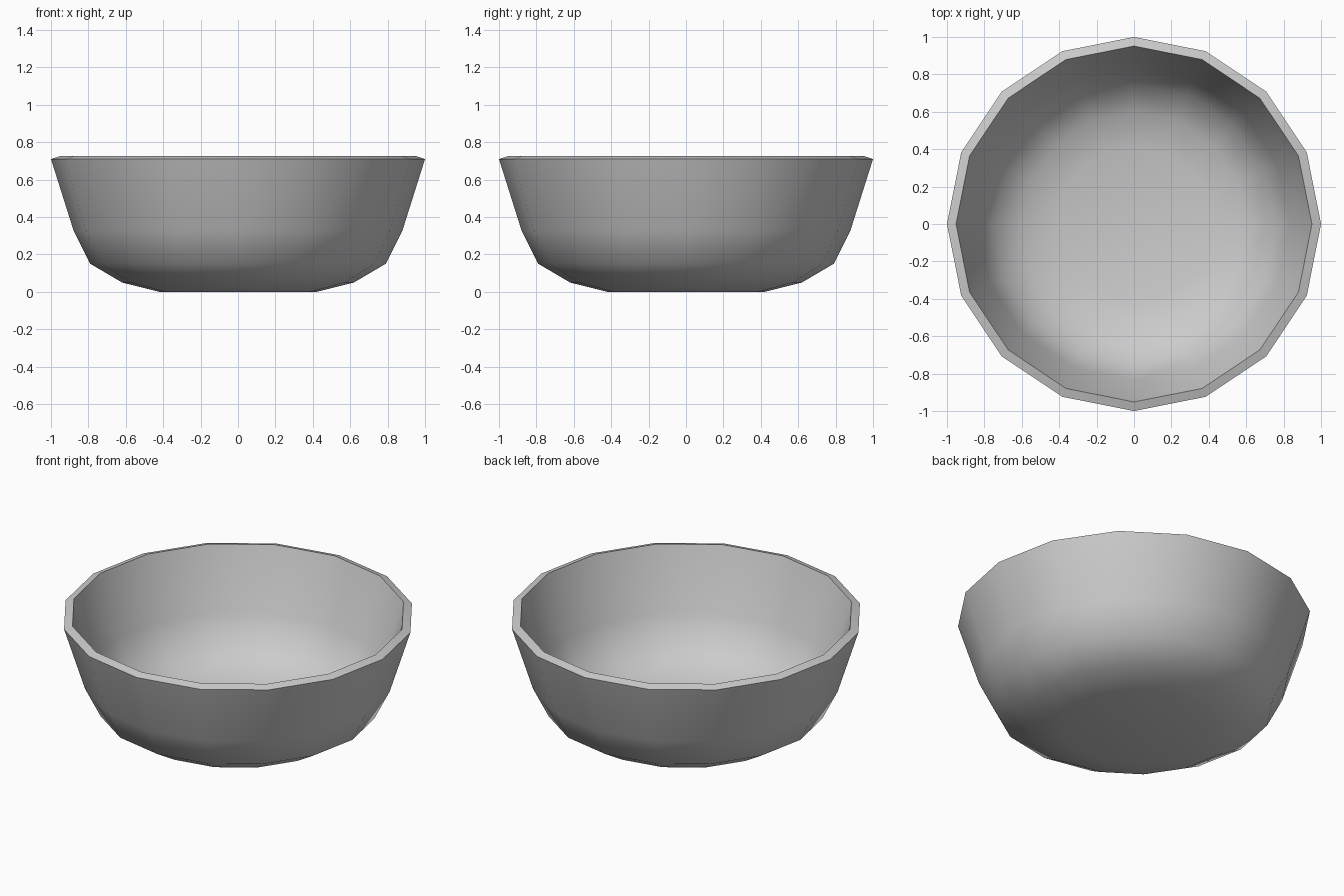
import bpy, bmesh, math

if "Cube" in bpy.data.objects:
    bpy.data.objects.remove(bpy.data.objects["Cube"])

SIDES = 16
# outer wall profile (radius, z), base to rim
PROFILE = [(0.42, 0.0), (0.62, 0.05), (0.79, 0.15), (0.88, 0.33), (1.0, 0.71)]

# outer shell: stacked 16-sided rings with a flat base
bm = bmesh.new()
rings = []
for r, z in PROFILE:
    rings.append([bm.verts.new((r * math.cos(2 * math.pi * i / SIDES),
                                r * math.sin(2 * math.pi * i / SIDES), z))
                  for i in range(SIDES)])
for low, high in zip(rings, rings[1:]):
    for i in range(SIDES):
        j = (i + 1) % SIDES
        bm.faces.new((low[i], low[j], high[j], high[i]))
bm.faces.new(rings[0][::-1])

mesh = bpy.data.meshes.new("bowl")
bm.to_mesh(mesh)
bm.free()
bowl = bpy.data.objects.new("bowl", mesh)
bpy.context.collection.objects.link(bowl)
bpy.context.view_layer.objects.active = bowl
bowl.select_set(True)

# wall thickness, grown inwards
solid = bowl.modifiers.new("thickness", 'SOLIDIFY')
solid.thickness = 0.05
solid.offset = -1
solid.use_even_offset = True
bpy.ops.object.modifier_apply(modifier=solid.name)

# smooth walls, crisp rim
bpy.ops.object.shade_smooth_by_angle(angle=math.radians(45))
